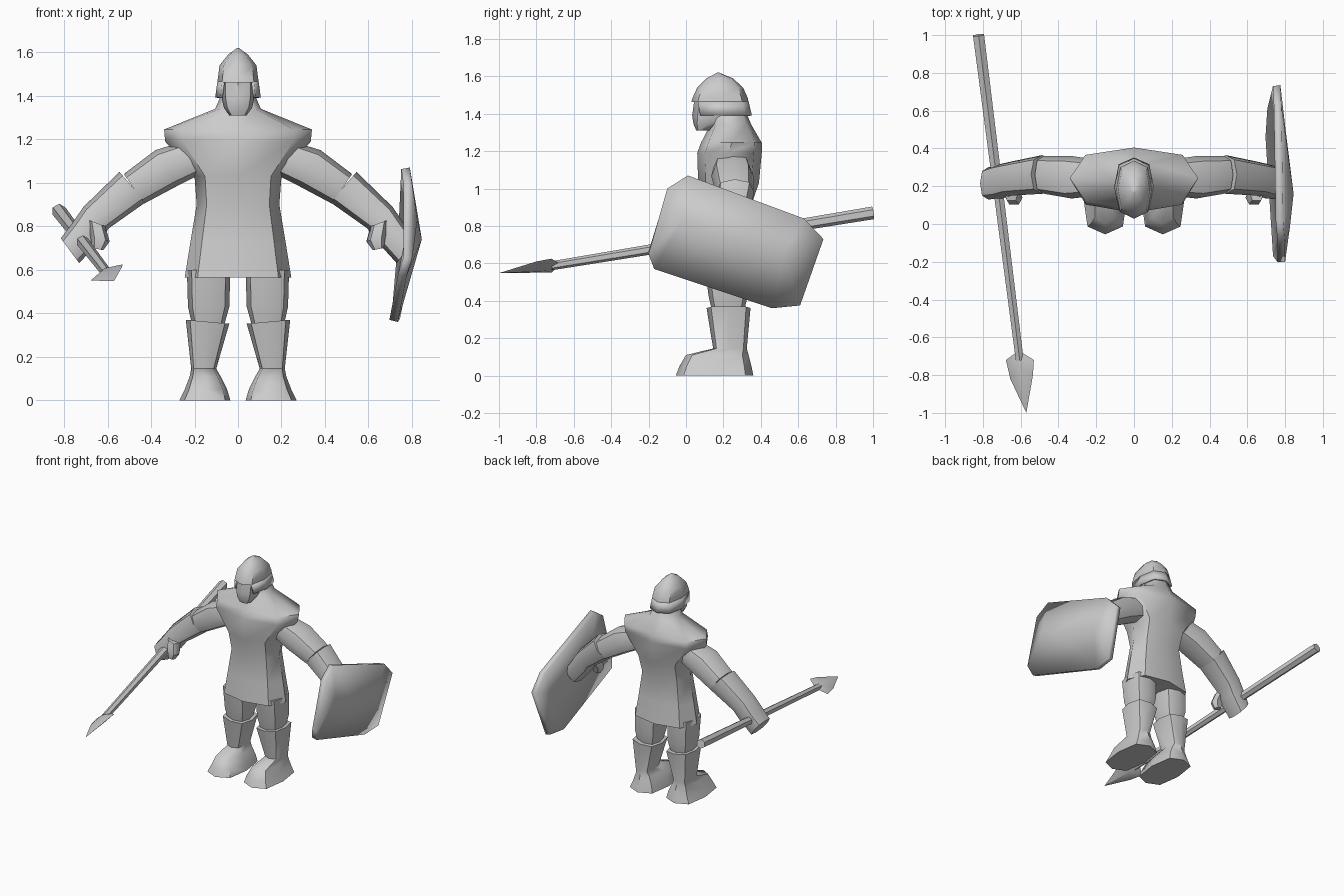
import bpy, bmesh, math
from mathutils import Vector

if "Cube" in bpy.data.objects:
    bpy.data.objects.remove(bpy.data.objects["Cube"])

grey = bpy.data.materials.new("plain_grey")
grey.use_nodes = True
GREY = (0.6, 0.6, 0.6, 1)
grey.diffuse_color = GREY
grey.node_tree.nodes["Principled BSDF"].inputs["Base Color"].default_value = GREY


def finish(name, bm, thickness=0, angle=50):
    bmesh.ops.recalc_face_normals(bm, faces=bm.faces)
    mesh = bpy.data.meshes.new(name)
    bm.to_mesh(mesh)
    bm.free()
    mesh.materials.append(grey)
    for p in mesh.polygons:
        p.use_smooth = True
    mesh.set_sharp_from_angle(angle=math.radians(angle))
    ob = bpy.data.objects.new(name, mesh)
    bpy.context.collection.objects.link(ob)
    if thickness:
        mod = ob.modifiers.new("thickness", "SOLIDIFY")
        mod.thickness = thickness
        mod.offset = -1
    return ob


def power(v, p):
    return math.copysign(abs(v) ** p, v)


def loft(name, rings, side=1, n=8, p=0.8, caps=True, keep=None, thickness=0):
    """Skin rings given as (x1, z1, x2, z2, front_y, back_y)."""
    bm = bmesh.new()
    loops = []
    for x1, z1, x2, z2, y1, y2 in rings:
        loop = []
        for i in range(n):
            a = math.tau * i / n
            c, s = power(math.cos(a), p), power(math.sin(a), p)
            loop.append(bm.verts.new((side * ((x1 + x2) / 2 + c * (x1 - x2) / 2),
                                      (y1 + y2) / 2 + s * (y2 - y1) / 2,
                                      (z1 + z2) / 2 + c * (z1 - z2) / 2)))
        loops.append(loop)
    for a, b in zip(loops, loops[1:]):
        for i in range(n):
            j = (i + 1) % n
            bm.faces.new((a[i], a[j], b[j], b[i]))
    if caps:
        bm.faces.new(loops[0])
        bm.faces.new(loops[-1])
    if keep:
        drop = [f for f in bm.faces if not keep(f.calc_center_median())]
        bmesh.ops.delete(bm, geom=drop, context="FACES")
    return finish(name, bm, thickness)


def level(z, half, y1, y2):
    return (half, z, -half, z, y1, y2)


# Body and hood
loft("tunic", [level(0.565, 0.245, 0.06, 0.38), level(0.72, 0.22, 0.08, 0.36),
               level(0.9, 0.19, 0.10, 0.345), level(1.03, 0.2, 0.065, 0.39),
               level(1.19, 0.335, 0.06, 0.405), level(1.245, 0.34, 0.08, 0.405),
               level(1.34, 0.105, 0.13, 0.35), level(1.41, 0.075, 0.15, 0.32)])

# Head
loft("face", [level(1.31, 0.04, 0.055, 0.13), level(1.345, 0.065, 0.04, 0.2),
              level(1.39, 0.075, 0.033, 0.27), level(1.48, 0.078, 0.045, 0.3)])
loft("helmet", [level(1.462, 0.095, 0.028, 0.335), level(1.485, 0.092, 0.035, 0.33),
                level(1.54, 0.085, 0.06, 0.305), level(1.59, 0.045, 0.11, 0.25),
                level(1.62, 0.004, 0.168, 0.176)], p=0.75)
loft("neck_guard", [level(1.392, 0.105, 0.04, 0.352), level(1.465, 0.095, 0.028, 0.335)],
     p=0.75, caps=False, keep=lambda c: c.y > 0.1, thickness=0.012)

# Limbs
for label, s in (("left", 1), ("right", -1)):
    loft(label + "_leg", [(0.235, 0.6, 0.035, 0.6, 0.1, 0.33), (0.23, 0.43, 0.04, 0.43, 0.12, 0.33),
                          (0.21, 0.34, 0.065, 0.34, 0.14, 0.31)], s, p=0.7)
    loft(label + "_boot", [(0.27, 0, 0.035, 0, -0.055, 0.36), (0.245, 0.05, 0.05, 0.05, -0.035, 0.35),
                           (0.222, 0.11, 0.08, 0.11, 0.0, 0.335),
                           (0.215, 0.145, 0.1, 0.145, 0.145, 0.325),
                           (0.24, 0.37, 0.04, 0.352, 0.11, 0.345)], s, p=0.65)
    loft(label + "_sleeve", [(0.22, 1.2, 0.17, 1.04, 0.15, 0.34), (0.38, 1.15, 0.28, 0.985, 0.135, 0.36),
                             (0.525, 1.04, 0.43, 0.905, 0.16, 0.36)], s)
    loft(label + "_gauntlet", [(0.545, 1.05, 0.425, 0.91, 0.16, 0.365),
                               (0.71, 0.89, 0.595, 0.79, 0.15, 0.33),
                               (0.765, 0.81, 0.63, 0.74, 0.135, 0.32),
                               (0.815, 0.745, 0.73, 0.63, 0.13, 0.3)], s)
    loft(label + "_thumb", [(0.69, 0.83, 0.61, 0.8, 0.12, 0.22), (0.68, 0.76, 0.59, 0.73, 0.1, 0.18),
                            (0.67, 0.7, 0.62, 0.69, 0.11, 0.16)], s, n=6)

# Spear shaft
start, end = Vector((-0.823, 1.0, 0.87)), Vector((-0.605, -0.72, 0.587))
bm = bmesh.new()
bmesh.ops.create_cone(bm, cap_ends=True, segments=6, radius1=0.034, radius2=0.024,
                      depth=(end - start).length)
shaft = finish("spear_shaft", bm)
shaft.location = (start + end) / 2
shaft.rotation_mode = "QUATERNION"
shaft.rotation_quaternion = (end - start).to_track_quat("Z", "Y")

# Spear blade: a flat leaf with a raised ridge on both faces
bm = bmesh.new()
rim = [bm.verts.new(v) for v in ((-0.61, -0.67, 0.595), (-0.53, -0.72, 0.625), (-0.535, -0.8, 0.61),
                                 (-0.57, -1.0, 0.548), (-0.655, -0.82, 0.55), (-0.678, -0.72, 0.55))]
for lift in (1, -1):
    ridge = bm.verts.new(Vector((-0.601, -0.75, 0.583)) + lift * Vector((-0.012, 0, 0.024)))
    for i in range(6):
        bm.faces.new((rim[i], rim[(i + 1) % 6], ridge))
finish("spear_blade", bm, angle=30)

# Shield: eight-sided rim rising to a long ridge with a peak
bm = bmesh.new()
outer = [bm.verts.new(v) for v in ((0.79, 0.01, 1.07), (0.80, -0.1, 1.0), (0.80, -0.2, 0.65),
                                   (0.775, -0.17, 0.57), (0.735, 0.46, 0.36), (0.745, 0.61, 0.375),
                                   (0.775, 0.735, 0.73), (0.78, 0.63, 0.84))]
front, peak, back = [bm.verts.new(v) for v in ((0.825, -0.02, 0.83), (0.845, 0.16, 0.74), (0.80, 0.52, 0.65))]
a, b, c, d, e, f, g, h = outer
for face in ((a, b, front), (b, c, front), (c, d, front), (d, peak, front), (d, e, peak),
             (e, back, peak), (e, f, back), (f, g, back), (g, h, back), (h, peak, back),
             (h, a, peak), (a, front, peak)):
    bm.faces.new(face)
bmesh.ops.recalc_face_normals(bm, faces=bm.faces)
if peak.link_faces[0].normal.x < 0:
    bmesh.ops.reverse_faces(bm, faces=bm.faces)
shield = finish("shield", bm, angle=40)
if shield.data.polygons[0].normal.x < 0:
    shield.data.flip_normals()
solid = shield.modifiers.new("thickness", "SOLIDIFY")
solid.thickness = 0.04
solid.offset = -1
